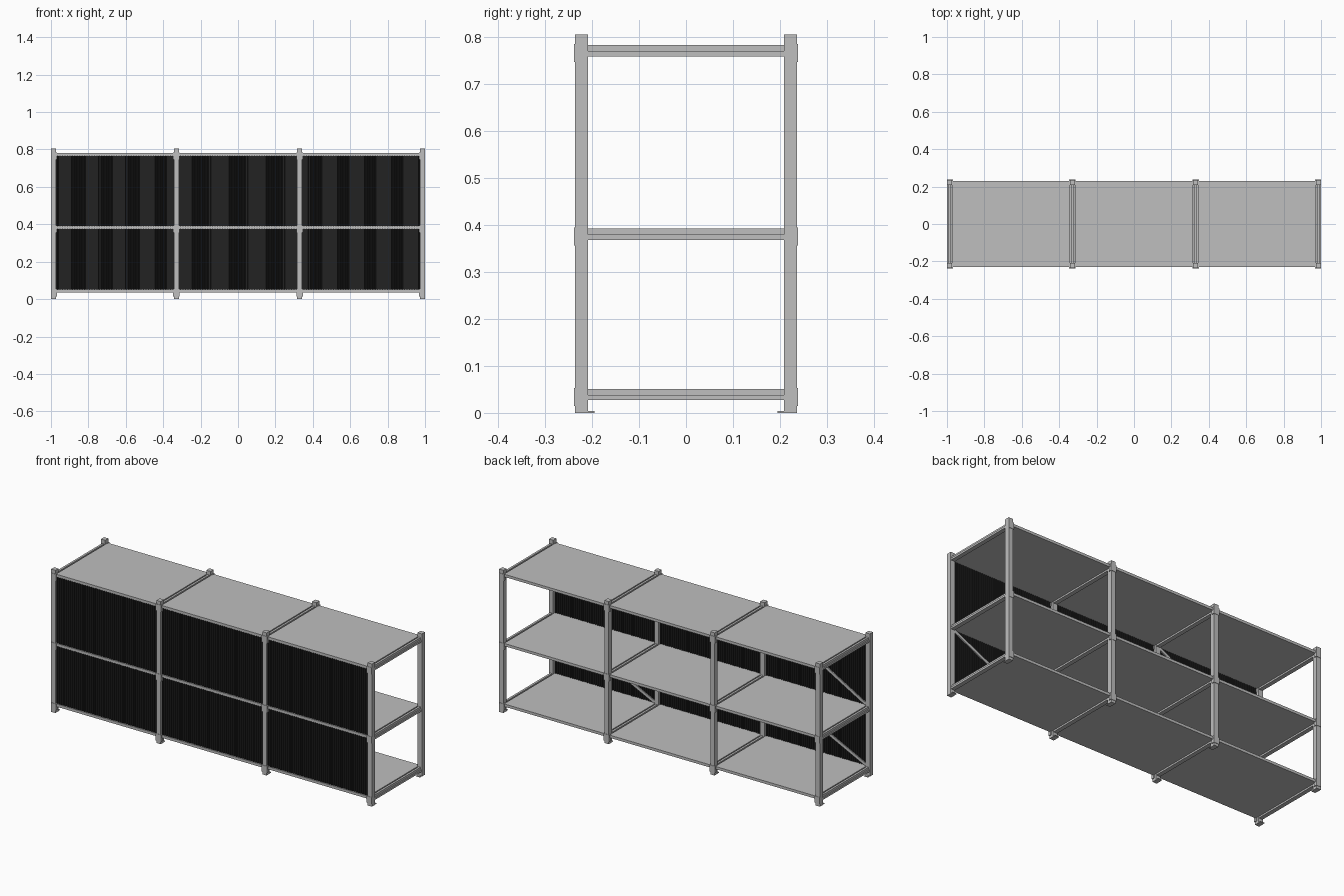
import bpy, bmesh, math
from mathutils import Vector

cube = bpy.data.objects.get("Cube")
if cube:
    bpy.data.objects.remove(cube)


def material(name, rgb):
    m = bpy.data.materials.new(name)
    m.use_nodes = True
    color = (*rgb, 1)
    m.diffuse_color = color
    m.node_tree.nodes["Principled BSDF"].inputs["Base Color"].default_value = color
    return m


STEEL = material("light grey steel", (0.52, 0.52, 0.52))
BLACK = material("black sheet", (0.016, 0.016, 0.016))


def finish(name, bm, mat):
    bmesh.ops.recalc_face_normals(bm, faces=bm.faces)
    mesh = bpy.data.meshes.new(name)
    bm.to_mesh(mesh)
    bm.free()
    mesh.materials.append(mat)
    ob = bpy.data.objects.new(name, mesh)
    bpy.context.scene.collection.objects.link(ob)
    return ob


def add_box(bm, x0, x1, y0, y1, z0, z1):
    verts = bmesh.ops.create_cube(bm, size=1)["verts"]
    for v in verts:
        v.co = Vector(((x0 + x1) / 2 + v.co.x * (x1 - x0),
                       (y0 + y1) / 2 + v.co.y * (y1 - y0),
                       (z0 + z1) / 2 + v.co.z * (z1 - z0)))


POSTS = (-0.987, -0.33, 0.33, 0.987)
LEVELS = (0.05, 0.391, 0.781)
HALF = 0.0135                 # half width of a post
SHEET = 0.015                 # shelf thickness
BAYS = [(a + HALF, b - HALF) for a, b in zip(POSTS, POSTS[1:])]

# Upright posts with foot plates and shelf clips
for i, x in enumerate(POSTS):
    for side, label in ((-1, "front"), (1, "back")):
        bm = bmesh.new()
        ya, yb = sorted((side * 0.208, side * 0.236))
        add_box(bm, x - HALF, x + HALF, ya, yb, 0, 0.804)
        finish(f"{label}_post_{i + 1}", bm, STEEL)

        bm = bmesh.new()
        fa, fb = sorted((side * 0.194, side * 0.235))
        add_box(bm, x - 0.012, x + 0.012, fa, fb, 0, 0.004)
        finish(f"{label}_foot_{i + 1}", bm, STEEL)

        bm = bmesh.new()
        ca, cb = sorted((side * 0.222, side * 0.238))
        for t in LEVELS:
            xa = max(x - 0.018, -1)
            xb = min(x + 0.018, 1)
            add_box(bm, xa, xb, ca, cb, t - 0.035, t + 0.003)
        finish(f"{label}_clips_{i + 1}", bm, STEEL)

    # Stepped cross bars joining front and back posts
    bm = bmesh.new()
    for t in LEVELS:
        add_box(bm, x - 0.006, x + 0.006, -0.21, 0.21, t - 0.012, t + 0.001)
        add_box(bm, x - 0.012, x + 0.012, -0.21, 0.21, t - 0.023, t - 0.012)
    finish(f"cross_bars_{i + 1}", bm, STEEL)

# Shelf sheets, one per bay and level
for b, (x0, x1) in enumerate(BAYS):
    for k, t in enumerate(LEVELS):
        bm = bmesh.new()
        add_box(bm, x0, x1, -0.231, 0.231, t - SHEET, t)
        finish(f"shelf_{b + 1}_{k + 1}", bm, STEEL)


# Corrugated front sheet
def corrugated(name, x0, x1, z0, z1, waves=48):
    bm = bmesh.new()
    pitch = (x1 - x0) / waves
    rows = []
    for w in range(waves):
        for f, y in ((0, -0.226), (0.4, -0.226), (0.5, -0.222), (0.9, -0.222)):
            x = x0 + (w + f) * pitch
            rows.append((bm.verts.new((x, y, z0)), bm.verts.new((x, y, z1))))
    rows.append((bm.verts.new((x1, -0.226, z0)), bm.verts.new((x1, -0.226, z1))))
    for (a, b), (c, d) in zip(rows, rows[1:]):
        bm.faces.new((a, c, d, b))
    ob = finish(name, bm, BLACK)
    mod = ob.modifiers.new("thickness", "SOLIDIFY")
    mod.thickness = 0.002
    mod.offset = 0


for b, (x0, x1) in enumerate(BAYS):
    for k in range(2):
        corrugated(f"front_sheet_{b + 1}_{k + 1}", x0, x1,
                   LEVELS[k], LEVELS[k + 1] - SHEET)


# Diagonal braces behind the sheets, rising towards the left
def brace(name, x0, x1, z0, z1):
    bm = bmesh.new()
    d = Vector((x1 - x0, 0, z1 - z0))
    add_box(bm, -d.length / 2, d.length / 2, -0.003, 0.003, -0.008, 0.008)
    ob = finish(name, bm, STEEL)
    ob.location = ((x0 + x1) / 2, -0.212, (z0 + z1) / 2)
    ob.rotation_euler.y = -math.atan2(d.z, d.x)


for b, k in ((0, 0), (0, 1), (2, 0)):
    x0, x1 = BAYS[b]
    brace(f"brace_{b + 1}_{k + 1}", x0, x1,
          LEVELS[k] + 0.01, LEVELS[k + 1] - SHEET - 0.01)
